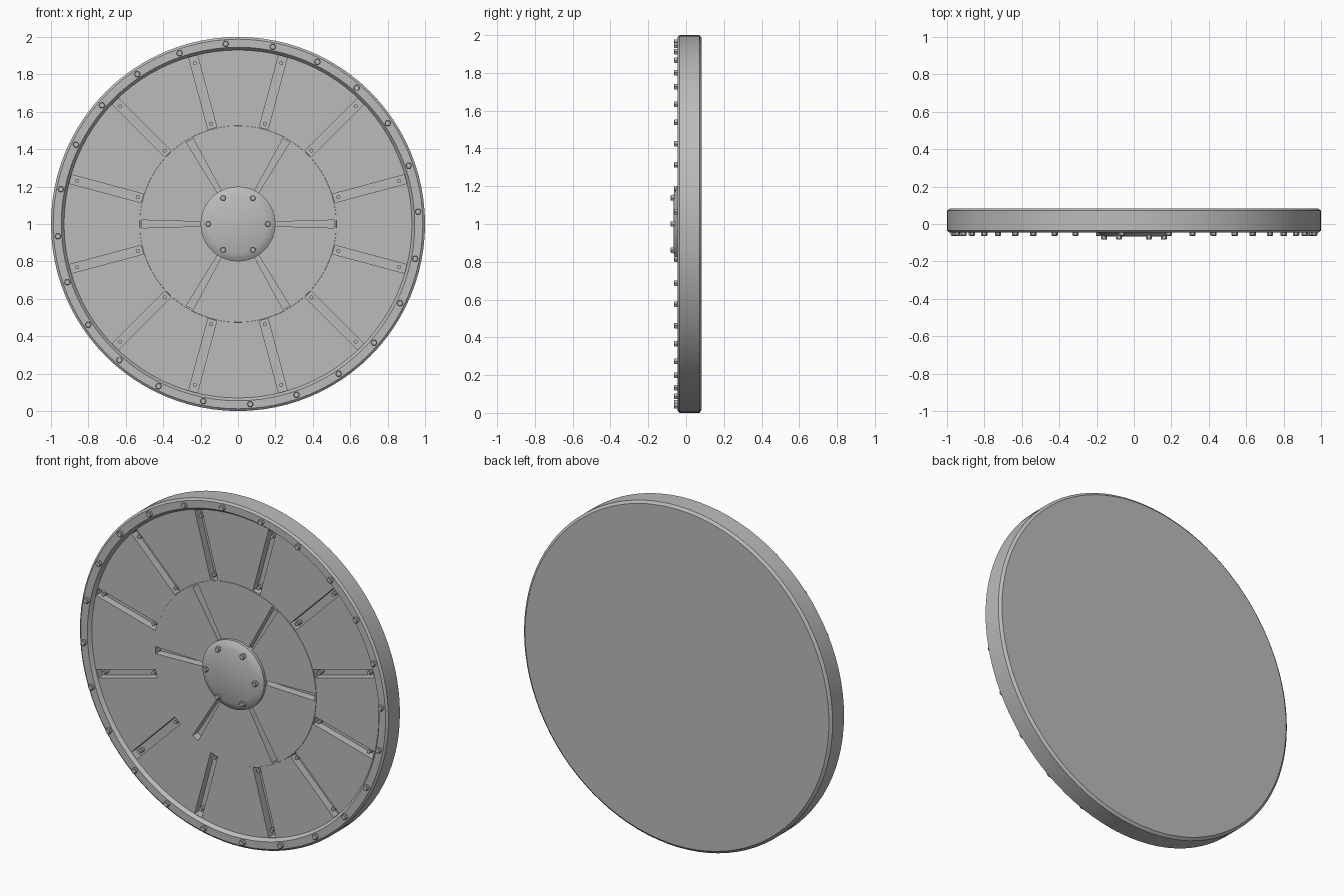
import bpy, bmesh, math
from mathutils import Matrix, Vector

if "Cube" in bpy.data.objects:
    bpy.data.objects.remove(bpy.data.objects["Cube"])

grey = bpy.data.materials.new("plain grey")
grey.diffuse_color = (0.5, 0.5, 0.5, 1)
grey.use_nodes = True
grey.node_tree.nodes["Principled BSDF"].inputs["Base Color"].default_value = grey.diffuse_color
CZ = 1.0            # height of the disc centre
FLOOR = 0.02        # depth of the slot floors


def polar(r, deg):
    a = math.radians(deg)
    return r * math.cos(a), CZ + r * math.sin(a)


def add_lathe(bm, profile, segs, x=0.0, z=CZ, turn=0.0):
    """Closed solid turned about the y axis from (radius, y) points."""
    rings = []
    for r, y in profile:
        ring = []
        for i in range(segs):
            a = 2 * math.pi * i / segs + turn
            ring.append(bm.verts.new((x + r * math.cos(a), y, z + r * math.sin(a))))
        rings.append(ring)
    for a, b in zip(rings, rings[1:]):
        for i in range(segs):
            j = (i + 1) % segs
            bm.faces.new((a[i], a[j], b[j], b[i]))
    bm.faces.new(rings[0])
    bm.faces.new(rings[-1][::-1])


def add_slot(bm, deg, r0, r1, w0, w1):
    """Tapered radial block used to cut one slot."""
    rot = Matrix.Rotation(-math.radians(deg), 4, 'Y')
    pts = [(r0, -w0), (r1, -w1), (r1, w1), (r0, w0)]
    front, back = [[bm.verts.new(rot @ Vector((r, y, t)) + Vector((0, 0, CZ)))
                    for r, t in pts] for y in (-0.1, FLOOR)]
    bm.faces.new(front)
    bm.faces.new(back[::-1])
    for i in range(4):
        j = (i + 1) % 4
        bm.faces.new((front[i], front[j], back[j], back[i]))


def make_object(name, bm):
    bmesh.ops.recalc_face_normals(bm, faces=bm.faces)
    me = bpy.data.meshes.new(name)
    bm.to_mesh(me)
    bm.free()
    me.materials.append(grey)
    ob = bpy.data.objects.new(name, me)
    bpy.context.collection.objects.link(ob)
    return ob


def smooth(ob):
    bpy.ops.object.select_all(action='DESELECT')
    ob.select_set(True)
    bpy.context.view_layer.objects.active = ob
    bpy.ops.object.shade_smooth_by_angle(angle=math.radians(25))


# Main disc: bevelled rim, recessed front panel, slight central step
bm = bmesh.new()
add_lathe(bm, [(0.525, -0.027), (0.526, -0.025), (0.93, -0.025), (0.945, -0.045),
               (0.988, -0.045), (1.0, -0.035), (1.0, 0.071), (0.985, 0.083)], 96)
disc = make_object("round_disc", bm)

# Radial slots: twelve outer, six tapered inner
bm = bmesh.new()
for k in range(12):
    add_slot(bm, 15 + 30 * k, 0.53, 0.927, 0.024, 0.024)
for k in range(6):
    add_slot(bm, 60 * k, 0.17, 0.515, 0.011, 0.021)
cutter = make_object("slot_cutter", bm)
cutter.hide_render = True
mod = disc.modifiers.new("slots", 'BOOLEAN')
mod.operation = 'DIFFERENCE'
mod.solver = 'EXACT'
mod.object = cutter
bpy.context.view_layer.update()
cut_mesh = bpy.data.meshes.new_from_object(
    disc.evaluated_get(bpy.context.evaluated_depsgraph_get()))
disc.modifiers.clear()
disc.data = cut_mesh
bpy.data.objects.remove(cutter)
smooth(disc)

# Central hub with chamfered edge
bm = bmesh.new()
add_lathe(bm, [(0.2, -0.015), (0.2, -0.044), (0.185, -0.054), (0.155, -0.067)], 48)
smooth(make_object("hub", bm))

# Hexagonal bolts on the rim and the hub
bm = bmesh.new()
for k in range(24):
    x, z = polar(0.965, 3.9 + 15 * k)
    add_lathe(bm, [(0.017, -0.04), (0.017, -0.060), (0.014, -0.063)], 6, x, z)
make_object("rim_bolts", bm)

bm = bmesh.new()
for k in range(6):
    x, z = polar(0.16, 60 * k)
    add_lathe(bm, [(0.016, -0.05), (0.016, -0.080), (0.013, -0.083)], 6, x, z)
make_object("hub_bolts", bm)

# Small pins standing in both ends of the outer slots
bm = bmesh.new()
for k in range(12):
    for r in (0.555, 0.89):
        x, z = polar(r, 15 + 30 * k)
        add_lathe(bm, [(0.011, FLOOR + 0.01), (0.011, -0.02)], 8, x, z)
make_object("slot_pins", bm)
